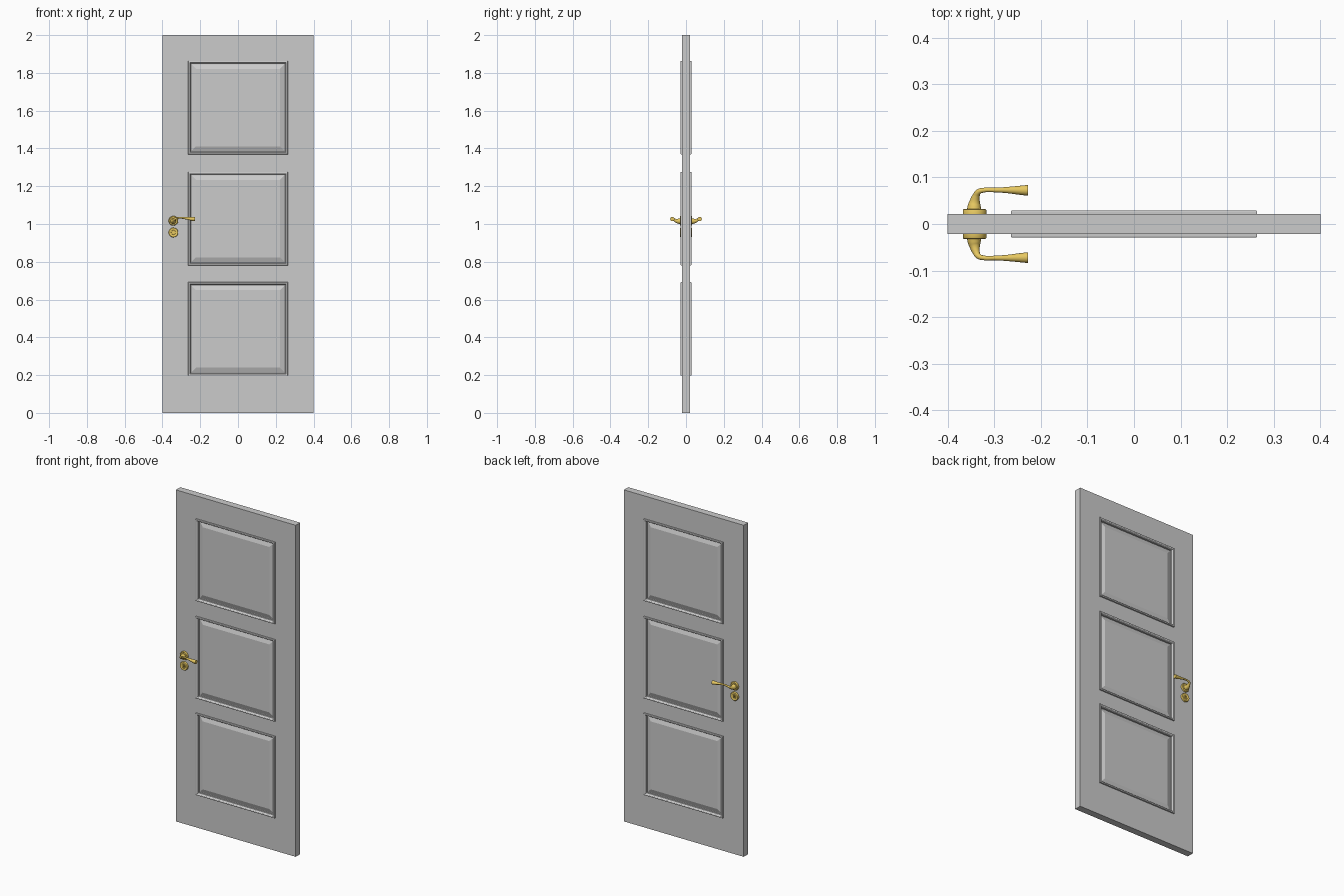
import bpy, bmesh
from math import cos, sin, pi, radians

if "Cube" in bpy.data.objects:
    bpy.data.objects.remove(bpy.data.objects["Cube"])

gold = bpy.data.materials.new("gold_metal")
gold.diffuse_color = (0.8, 0.58, 0.12, 1)
gold.use_nodes = True
gold.node_tree.nodes["Principled BSDF"].inputs["Base Color"].default_value = gold.diffuse_color
FACE = 0.021            # half thickness of the door
HX, HZ = -0.342, 1.017  # lever axis


def add(name, bm, mat=None):
    me = bpy.data.meshes.new(name)
    bm.to_mesh(me)
    bm.free()
    ob = bpy.data.objects.new(name, me)
    bpy.context.collection.objects.link(ob)
    if mat:
        me.materials.append(mat)
    return ob


def box(name, x, y, z0, z1):
    bm = bmesh.new()
    bmesh.ops.create_cube(bm, size=1)
    for v in bm.verts:
        v.co = (v.co.x * 2 * x, v.co.y * 2 * y, z0 + (v.co.z + 0.5) * (z1 - z0))
    return add(name, bm)


def cut(ob, cutter):
    m = ob.modifiers.new("cut", 'BOOLEAN')
    m.operation, m.solver, m.object = 'DIFFERENCE', 'EXACT', cutter
    cutter.hide_render = True
    cutter.hide_viewport = True


def mirror_y(ob):
    m = ob.modifiers.new("mirror", 'MIRROR')
    m.use_axis = (False, True, False)
    m.use_mirror_merge = False


def smooth(ob, angle=35):
    bpy.ops.object.select_all(action='DESELECT')
    ob.select_set(True)
    bpy.context.view_layer.objects.active = ob
    bpy.ops.object.shade_smooth_by_angle(angle=radians(angle))


def lathe(name, profile, cx, cz, n=40):
    """Revolve (radius, distance from door centre) about a y axis, front side."""
    bm = bmesh.new()
    rings = [[bm.verts.new((cx + r * cos(2 * pi * i / n), -d, cz + r * sin(2 * pi * i / n)))
              for i in range(n)] for r, d in profile]
    for a, b in zip(rings, rings[1:]):
        for i in range(n):
            j = (i + 1) % n
            bm.faces.new((a[i], a[j], b[j], b[i]))
    bm.faces.new(rings[0])
    bm.faces.new(rings[-1])
    bmesh.ops.recalc_face_normals(bm, faces=bm.faces)
    ob = add(name, bm, gold)
    smooth(ob)
    return ob


# Door slab with three panel openings
slab = box("door_slab", 0.4, FACE, 0, 2)

# Moulding and raised panel: nested rectangles of (inset, height)
STEPS = [(0, 0.019), (0, 0.0265), (0.001, 0.0285), (0.003, 0.0295), (0.007, 0.0295),
         (0.009, 0.0285), (0.0105, 0.026), (0.012, 0.022), (0.014, 0.020),
         (0.014, 0.010), (0.018, 0.010), (0.042, 0.019)]
for pos, zc in (("top", 1.616), ("middle", 1.028), ("bottom", 0.445)):
    w, h = 0.264, 0.247
    cut(slab, box("opening_cutter_" + pos, w - 0.008, 0.1, zc - h + 0.008, zc + h - 0.008))
    bm = bmesh.new()
    rings = []
    for s, d in STEPS:
        x, z = w - s, h - s
        rings.append([bm.verts.new((sx * x, -d, zc + sz * z))
                      for sx, sz in ((-1, -1), (1, -1), (1, 1), (-1, 1))])
    for a, b in zip(rings, rings[1:]):
        for i in range(4):
            j = (i + 1) % 4
            bm.faces.new((a[i], a[j], b[j], b[i]))
    bm.faces.new(rings[-1])
    mirror_y(add("panel_" + pos, bm))

# Handle rosette with the flared base of the neck
rose = lathe("handle_rosette", [(0.0255, 0.019), (0.0255, 0.029), (0.024, 0.0315), (0.021, 0.0325),
                                (0.019, 0.0315), (0.012, 0.0315)], HX, HZ)
mirror_y(rose)

# Key escutcheon with a keyhole
esc = lathe("key_escutcheon", [(0.0255, 0.019), (0.0255, 0.029), (0.024, 0.0315), (0.021, 0.0325),
                               (0.017, 0.0315), (0.012, 0.0305), (0.011, 0.0315)], HX, 0.955)
bm = bmesh.new()
outline = [(0.0045 * cos(radians(a)), 0.004 + 0.0045 * sin(radians(a))) for a in range(-50, 231, 20)]
outline += [(-0.003, -0.009), (0.003, -0.009)]
f = bm.faces.new([bm.verts.new((HX + x, -0.024, 0.955 + z)) for x, z in outline])
ext = bmesh.ops.extrude_face_region(bm, geom=[f])
for v in ext["geom"]:
    if isinstance(v, bmesh.types.BMVert):
        v.co.y = -0.05
bmesh.ops.recalc_face_normals(bm, faces=bm.faces)
cut(esc, add("keyhole_cutter", bm))
mirror_y(esc)

# Neck and flared lever swept along a curve: (x, distance, z, radius)
PATH = [(-0.343, 0.029, 1.015, 0.0150), (-0.343, 0.036, 1.015, 0.0145),
        (-0.342, 0.047, 1.016, 0.0115), (-0.339, 0.060, 1.021, 0.0080),
        (-0.334, 0.069, 1.027, 0.0062), (-0.324, 0.0725, 1.031, 0.0052),
        (-0.300, 0.0730, 1.033, 0.0050), (-0.270, 0.0728, 1.030, 0.0070),
        (-0.245, 0.0724, 1.027, 0.0098), (-0.228, 0.0722, 1.026, 0.0115)]
cu = bpy.data.curves.new("lever_handle", 'CURVE')
cu.dimensions = '3D'
cu.bevel_depth, cu.bevel_resolution, cu.resolution_u = 1.0, 6, 5
cu.use_fill_caps = True
sp = cu.splines.new('BEZIER')
sp.radius_interpolation = 'CARDINAL'
sp.bezier_points.add(len(PATH) - 1)
for p, (x, d, z, r) in zip(sp.bezier_points, PATH):
    p.co, p.radius = (x, -d, z), r
    p.handle_left_type = p.handle_right_type = 'AUTO'
cu.materials.append(gold)
lever = bpy.data.objects.new("lever_handle", cu)
bpy.context.collection.objects.link(lever)
bpy.ops.object.select_all(action='DESELECT')
lever.select_set(True)
bpy.context.view_layer.objects.active = lever
bpy.ops.object.convert(target='MESH')
lever = bpy.context.view_layer.objects.active
# Weld the end caps to the tube
bm = bmesh.new()
bm.from_mesh(lever.data)
bmesh.ops.remove_doubles(bm, verts=bm.verts, dist=0.00005)
bmesh.ops.recalc_face_normals(bm, faces=bm.faces)
bm.to_mesh(lever.data)
bm.free()
smooth(lever, 40)
mirror_y(lever)
